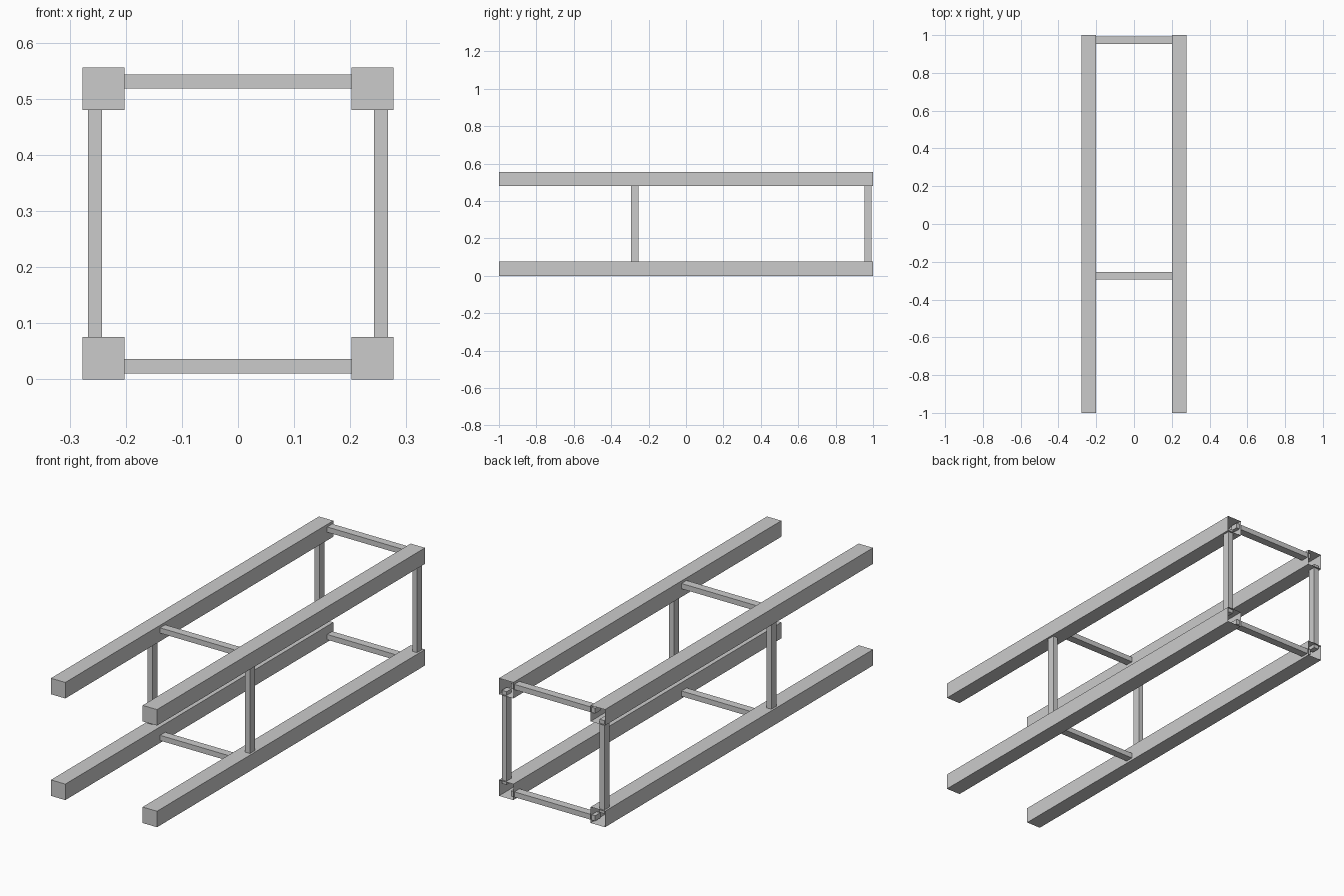
import bpy, bmesh

if "Cube" in bpy.data.objects:
    bpy.data.objects.remove(bpy.data.objects["Cube"])

grey = bpy.data.materials.new("steel grey")
grey.diffuse_color = (0.6, 0.6, 0.6, 1)
grey.use_nodes = True
grey.node_tree.nodes["Principled BSDF"].inputs["Base Color"].default_value = grey.diffuse_color


def box(name, lo, hi, open_back=False):
    bm = bmesh.new()
    bmesh.ops.create_cube(bm, size=1)
    for v in bm.verts:
        v.co = [lo[i] if v.co[i] < 0 else hi[i] for i in range(3)]
    bm.normal_update()
    if open_back:
        back = [f for f in bm.faces if f.normal.y > 0.9]
        bmesh.ops.delete(bm, geom=back, context='FACES_ONLY')
    me = bpy.data.meshes.new(name)
    bm.to_mesh(me)
    bm.free()
    me.materials.append(grey)
    ob = bpy.data.objects.new(name, me)
    bpy.context.collection.objects.link(ob)


# Four long rails, hollow and open at the back end
for side, x in (("left", -0.2395), ("right", 0.2395)):
    for level, z in (("lower", 0.0), ("upper", 0.48)):
        box(f"{side}_{level}_rail", (x - 0.0375, -1, z),
            (x + 0.0375, 1, z + 0.0755), open_back=True)

# Two frames of thin struts, whose ends run a little way into the rails
for place, y in (("front", -0.274), ("back", 0.973)):
    y0, y1 = y - 0.019, y + 0.019
    for level, z in (("lower", 0.0235), ("upper", 0.531)):
        box(f"{place}_{level}_crossbar", (-0.22, y0, z - 0.0125),
            (0.22, y1, z + 0.0125))
    for side, x in (("left", -0.255), ("right", 0.255)):
        box(f"{place}_{side}_post", (x - 0.0125, y0, 0.058),
            (x + 0.0125, y1, 0.498))
